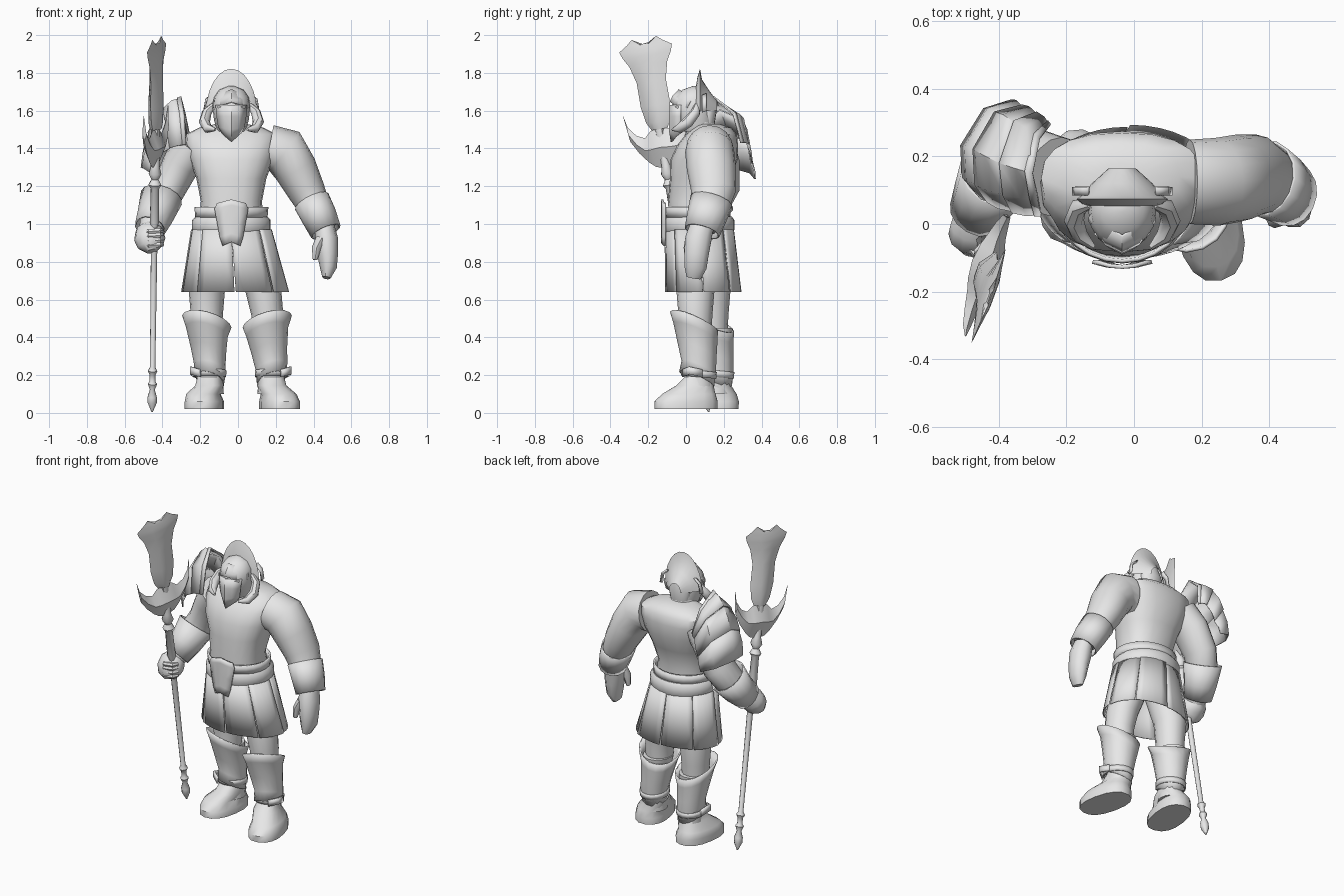
import bpy, bmesh, math
from mathutils import Vector, Matrix

cube = bpy.data.objects.get("Cube")
if cube:
    bpy.data.objects.remove(cube, do_unlink=True)

GREY = (0.8, 0.8, 0.8, 1)
grey = bpy.data.materials.new("plain_grey")
grey.use_nodes = True
grey.diffuse_color = GREY
grey.node_tree.nodes["Principled BSDF"].inputs["Base Color"].default_value = GREY
MID = -0.035  # centre line of the body


def mesh(name, rows, closed=True, caps=True, thick=0, matrix=None, angle=45):
    """Skin rows of points, as a tube (closed) or an open sheet."""
    bm = bmesh.new()
    grid = [[bm.verts.new(p) for p in row] for row in rows]
    count = len(grid[0])
    for low, high in zip(grid, grid[1:]):
        for i in range(count if closed else count - 1):
            j = (i + 1) % count
            bm.faces.new((low[i], low[j], high[j], high[i]))
    if closed and caps:
        bm.faces.new(grid[0])
        bm.faces.new(grid[-1])
    bmesh.ops.remove_doubles(bm, verts=bm.verts, dist=0.0002)
    bmesh.ops.recalc_face_normals(bm, faces=bm.faces)
    data = bpy.data.meshes.new(name)
    bm.to_mesh(data)
    bm.free()
    data.materials.append(grey)
    obj = bpy.data.objects.new(name, data)
    bpy.context.collection.objects.link(obj)
    if matrix:
        obj.matrix_world = matrix
    if thick:
        mod = obj.modifiers.new("thickness", 'SOLIDIFY')
        mod.thickness = thick
        mod.offset = 0
    bpy.ops.object.select_all(action='DESELECT')
    obj.select_set(True)
    bpy.context.view_layer.objects.active = obj
    bpy.ops.object.shade_smooth_by_angle(angle=math.radians(angle))
    return obj


def curve(t, power=2.0):
    c, s = math.cos(t), math.sin(t)
    return (math.copysign(abs(c) ** (2 / power), c),
            math.copysign(abs(s) ** (2 / power), s))


def stack(name, rings, sides=16, power=2.0, yaw=0, slope=(0, 0), **kw):
    """Horizontal oval rings (x, y, z, rx, ry); slope tips them along x and y."""
    rows = []
    for x, y, z, rx, ry in rings:
        row = []
        for i in range(sides):
            c, s = curve(math.tau * i / sides, power)
            off = Matrix.Rotation(yaw, 3, 'Z') @ Vector((c * rx, s * ry, 0))
            row.append((x + off.x, y + off.y, z + slope[0] * off.x + slope[1] * off.y))
        rows.append(row)
    return mesh(name, rows, **kw)


def limb(name, path, sides=12, ref=(0, 1, 0), **kw):
    """Oval rings (x, y, z, ra, rb) square to their path; rb lies along ref."""
    pts = [Vector(p[:3]) for p in path]
    rows = []
    for i, p in enumerate(path):
        d = (pts[min(i + 1, len(pts) - 1)] - pts[max(i - 1, 0)]).normalized()
        b = Vector(ref)
        b = (b - d * b.dot(d)).normalized()
        a = b.cross(d)
        rows.append([pts[i] + a * (p[3] * math.cos(t)) + b * (p[4] * math.sin(t))
                     for t in (math.tau * k / sides for k in range(sides))])
    return mesh(name, rows, **kw)


# Torso and neck
stack("torso", [(MID, .06, 1.0, .17, .15), (MID, .05, 1.12, .162, .145), (MID, .075, 1.24, .185, .16),
                (MID, .095, 1.34, .222, .178), (MID, .115, 1.42, .243, .16), (MID, .135, 1.475, .24, .135),
                (MID, .14, 1.51, .17, .1), (MID, .12, 1.53, .08, .06)], sides=20, power=2.4)
stack("neck", [(MID, .1, 1.44, .1, .1), (MID, .06, 1.58, .07, .07)])

# Belt, buckle and pleated skirt
stack("belt", [(MID, .07, .95, .195, .175), (MID, .07, .97, .208, .187), (MID, .07, 1.02, .208, .187),
               (MID, .07, 1.04, .19, .172)], sides=24)
stack("waistband", [(MID, .065, 1.03, .185, .165), (MID, .06, 1.09, .19, .17)], sides=24, caps=False, thick=.012)
mesh("buckle", [[(MID + s * w, -.127 + .015 * s * s, z - .02 * abs(s)) for s in (-1, -.5, 0, .5, 1)]
                for w, z in ((.045, .905), (.06, .95), (.073, 1.02), (.088, 1.1), (.075, 1.13))],
     closed=False, thick=.012)
PANELS = 8
for k in range(PANELS):
    start = -math.pi / 2 + math.tau * k / PANELS
    rows = []
    for f in (0, .5, 1):
        row = []
        for i in range(6):
            gap = .012 * f
            t = start + gap + (math.tau / PANELS - 2 * gap) * i / 5
            c, s = curve(t, 2.05)
            out = .006 * (k % 2)
            row.append((MID + .02 * f + c * (.205 + .072 * f + out),
                        .07 + .022 * f + s * (.175 + .018 * f + out), .97 - .33 * f))
        rows.append(row)
    mesh("skirt_panel", rows, closed=False, thick=.006)

# Legs, each given by its hip, knee, ankle and foot
for side, yaw, hip, knee, ankle, foot in (
        ("left", .22, (.08, .08), (.155, .05), (.178, .067), (.22, 0)),
        ("right", -.15, (-.14, .1), (-.165, .135), (-.15, .16), (-.178, .11))):
    kx, ky = knee
    ax, ay = ankle
    fx, fy = foot
    mx, my = (kx + ax) / 2, (ky + ay) / 2
    out = math.copysign(1, ax)
    stack(side + "_thigh", [(*hip, .85, .11, .12), (kx - .02 * (kx > 0), ky, .64, .095, .1),
                            (kx, ky, .52, .085, .09), (kx, ky, .42, .08, .085)])
    stack(side + "_greave", [(kx, ky - .008, .485, .126, .122), (kx, ky, .43, .106, .112),
                             (mx, my, .33, .089, .098), (ax, ay, .24, .078, .086), (ax, ay - .01, .18, .074, .088)],
          slope=(out * .25, -.42), caps=False, thick=.01)
    stack(side + "_boot_shaft", [(kx, ky + .012, .45, .088, .1), (mx, my + .008, .33, .078, .085),
                                 (ax, ay, .22, .067, .073), (ax, ay, .1, .075, .08)])
    stack(side + "_ankle_strap", [(ax, ay, .19, .083, .09), (ax, ay, .225, .085, .092)],
          slope=(0, -.1), caps=False, thick=.008)
    stack(side + "_foot", [(fx, fy, .02, .1, .17), (fx, fy, .06, .1, .172),
                           (fx - .005, fy + .015, .1, .088, .145), (ax, ay - .02, .145, .075, .1),
                           (ax, ay, .19, .065, .075)], power=2.4, yaw=yaw)
    mesh(side + "_ankle_tab", [[(ax + out * .05, ay - .085, z), (ax + out * .1, ay - .05, z + .015),
                                (ax + out * .085, ay + .02, z)] for z in (.19, .23)],
         closed=False, thick=.01)

# Left arm with cuff, hand and thumb
limb("left_arm", [(.165, .125, 1.40, .125, .125), (.245, .125, 1.385, .13, .13), (.305, .135, 1.29, .115, .13),
                  (.36, .145, 1.18, .1, .12), (.41, .125, 1.08, .083, .098), (.46, .085, .98, .062, .075)], sides=16)
limb("left_cuff", [(.39, .135, 1.12, .094, .112), (.43, .11, 1.04, .09, .103), (.465, .085, .96, .08, .092)],
     sides=14, caps=False, thick=.008)
limb("left_hand", [(.46, .085, .99, .05, .065), (.468, .065, .92, .062, .073), (.475, .055, .84, .055, .068),
                   (.478, .05, .77, .045, .062), (.468, .04, .715, .022, .04)], sides=10)
limb("left_thumb", [(.44, .03, .92, .03, .035), (.415, .015, .87, .025, .028), (.408, .01, .81, .012, .015)], sides=8)

# Right arm with cuff and gripping fist
limb("right_arm", [(-.23, .14, 1.41, .11, .12), (-.3, .165, 1.32, .1, .12), (-.365, .175, 1.19, .09, .11),
                   (-.41, .14, 1.11, .088, .095), (-.445, .075, 1.03, .075, .08), (-.465, .0, .95, .06, .06)], sides=16)
limb("right_cuff", [(-.405, .15, 1.14, .11, .115), (-.44, .085, 1.04, .092, .097), (-.465, .03, .98, .08, .085)],
     sides=14, caps=False, thick=.008)
limb("right_fist", [(-.465, .04, .99, .04, .045), (-.468, .0, .955, .075, .075), (-.467, -.03, .92, .083, .072),
                    (-.462, -.045, .885, .07, .06), (-.455, -.055, .855, .03, .035)], sides=12)
for k in range(4):
    z = .88 + .025 * k
    limb("right_finger", [(-.5, -.05, z, .014, .014), (-.47, -.085, z + .005, .015, .014),
                          (-.415, -.08, z + .01, .014, .014), (-.4, -.05, z + .01, .01, .01)],
         sides=6, ref=(0, 0, 1))

# Right shoulder guard: overlapping curved plates
rim = [(-.275, .03, 1.42), (-.285, .08, 1.58), (-.3, .15, 1.665), (-.28, .25, 1.58), (-.25, .29, 1.43)]
upper = [(-.36, .04, 1.40), (-.385, .09, 1.55), (-.395, .18, 1.60), (-.355, .3, 1.55), (-.29, .325, 1.42)]
lower = [(-.43, .07, 1.35), (-.465, .12, 1.44), (-.47, .22, 1.48), (-.41, .325, 1.43), (-.33, .345, 1.32)]
hem = [(-.455, .09, 1.27), (-.5, .14, 1.3), (-.505, .23, 1.30), (-.44, .335, 1.27), (-.36, .36, 1.24)]
bands = [[Vector(p) for p in row] for row in (rim, upper, lower, hem)]
heart = Vector((-.3, .17, 1.32))
for a, b in zip(bands, bands[1:]):
    flare = [q + (q - heart) * .03 for q in b]
    mesh("right_shoulder_plate", [a, [(p + q) / 2 + (p + q - heart * 2) * .03 for p, q in zip(a, b)], flare],
         closed=False, thick=.008)
mesh("right_shoulder_rim", [[p + (p - heart) * .02 for p in bands[0]],
                            [p * .75 + q * .25 + (p - heart) * .04 for p, q in zip(bands[0], bands[1])]],
     closed=False, thick=.01)

# Helmet, mask, brow and crest
stack("helmet", [(MID, .06, 1.49, .075, .08), (MID, .045, 1.55, .092, .105), (MID, .035, 1.62, .1, .112),
                 (MID, .04, 1.67, .092, .1), (MID, .045, 1.71, .065, .065), (MID, .05, 1.73, .015, .015)])
mesh("face_mask", [[(MID + s * w, y + .055 * abs(s) ** 1.5, z + dip * abs(s)) for s in (-1, -.5, 0, .5, 1)]
                   for w, y, z, dip in ((.08, -.08, 1.63, 0), (.075, -.085, 1.57, 0), (.066, -.085, 1.5, .015),
                                        (.05, -.075, 1.435, .05))],
     closed=False, thick=.012)
mesh("brow_guard", [[(MID + s * w, y + .09 * s * s, z - .03 * abs(s)) for s in (-1, -.5, 0, .5, 1)]
                    for w, y, z in ((.095, -.082, 1.645), (.096, -.068, 1.675), (.072, -.035, 1.71))],
     closed=False, thick=.01)
mesh("crest", [[(MID + r * math.cos(t), y, 1.6 + h * abs(math.sin(t)) ** 1.1)
                for t in (math.pi * k / 12 for k in range(13))]
               for r, h, y in ((.09, .11, .05), (.122, .175, .06), (.135, .222, .074),
                               (.12, .165, .085), (.09, .11, .12), (.04, .05, .165))],
     closed=False, angle=60)
stack("helmet_back", [(MID, .11, 1.52, .06, .04), (MID, .115, 1.6, .075, .048), (MID, .1, 1.67, .055, .045)])
for s in (-1, 1):
    limb("cheek_horn", [(MID + s * x, y, z, r, r) for x, y, z, r in (
        (.095, .06, 1.63, .015), (.13, .05, 1.59, .026), (.143, .01, 1.54, .03),
        (.125, -.035, 1.505, .025), (.085, -.07, 1.5, .008))], sides=8, ref=(1, 0, 0))
    mesh("ear_plate", [[(MID + s * x, .085, z), (MID + s * x, .11, z + .01)]
                       for x, z in ((.1, 1.68), (.135, 1.65), (.145, 1.59))], closed=False, thick=.008)

# Polearm, built upright in its own frame and then leaned
base = Vector((-.455, .12, .005))
up = Vector((.025, -.345, 1.99)).normalized()
wide = Vector((.33, .94, 0))
wide = (wide - up * wide.dot(up)).normalized()
flat = up.cross(wide)
lean = Matrix((wide, flat, up)).transposed().to_4x4()
lean.translation = base
stack("pole_shaft", [(0, 0, z, r, r) for z, r in (
    (0, .004), (.05, .026), (.08, .026), (.12, .014), (.15, .026), (.165, .016), (.2, .016), (.22, .027),
    (.24, .015), (.85, .018), (1.0, .019), (1.02, .026), (1.2, .023), (1.22, .036), (1.25, .02), (1.28, .036),
    (1.32, .025), (1.54, .025))], sides=8, matrix=lean)
mesh("pole_blade", [[(-t, 0, edge), (-t / 3, -d, core), (t / 3, -d, core), (t, 0, edge), (t / 3, d, core),
                     (-t / 3, d, core)] for t, edge, core, d in (
    (.045, 1.52, 1.52, .028), (.068, 1.56, 1.56, .033), (.084, 1.65, 1.65, .033), (.083, 1.78, 1.78, .028),
    (.108, 1.87, 1.87, .022), (.138, 1.92, 1.915, .018), (.15, 1.955, 1.94, .014), (.1, 1.985, 1.96, .01),
    (.07, 2.01, 1.975, .007), (.045, 1.985, 1.98, .002))], matrix=lean, angle=40)
wing = [(.19, 1.62, 1.61, .002), (.175, 1.555, 1.48, .012), (.135, 1.505, 1.41, .02),
        (.09, 1.485, 1.355, .028), (.055, 1.515, 1.325, .038)]
guard = [(-t, hi, lo, d) for t, hi, lo, d in wing] + [(0, 1.54, 1.31, .045)] + wing[::-1]
mesh("pole_guard", [[(t, 0, hi), (t, -d, (hi + lo) / 2), (t, 0, lo), (t, d, (hi + lo) / 2)]
                    for t, hi, lo, d in guard], matrix=lean, angle=30)
